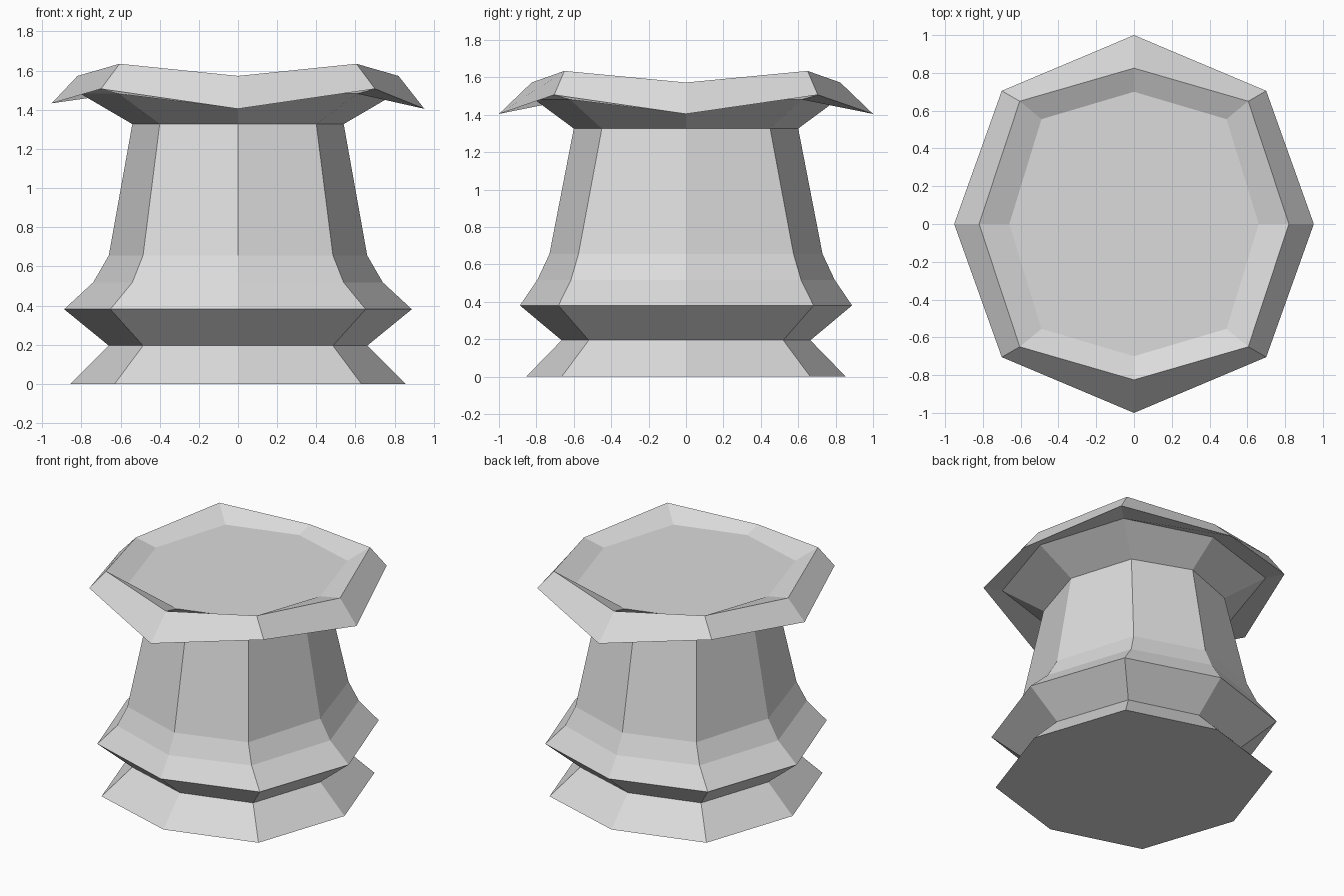
import bpy
import bmesh

cube = bpy.data.objects.get("Cube")
if cube:
    bpy.data.objects.remove(cube, do_unlink=True)

GREY = (0.71, 0.71, 0.71, 1.0)
stone = bpy.data.materials.new("light grey")
stone.use_nodes = True
stone.diffuse_color = GREY
stone.node_tree.nodes["Principled BSDF"].inputs["Base Color"].default_value = GREY

# Directions of the eight corners, anticlockwise from +x
CORNERS = [(1, 0), (1, 1), (0, 1), (-1, 1), (-1, 0), (-1, -1), (0, -1), (1, -1)]


def add_ring(bm, side_x, side_y, diag_x, diag_y, z, diag_z=None, lift=0.0):
    """Eight-sided ring; the diagonal corners may sit at their own height,
    and the -x corner can be lifted a little."""
    ring = []
    for cx, cy in CORNERS:
        if cx and cy:
            co = (cx * diag_x, cy * diag_y, z if diag_z is None else diag_z)
        else:
            co = (cx * side_x, cy * side_y, z + (lift if cx < 0 else 0))
        ring.append(bm.verts.new(co))
    return ring


def build_part(name, rings, cap_bottom=False, cap_top=False):
    bm = bmesh.new()
    loops = [add_ring(bm, *ring) for ring in rings]
    for low, high in zip(loops, loops[1:]):
        for i in range(8):
            j = (i + 1) % 8
            bm.faces.new((low[i], low[j], high[j], high[i]))
    if cap_bottom:
        bm.faces.new(loops[0][::-1])
    if cap_top:
        bm.faces.new(loops[-1])
    mesh = bpy.data.meshes.new(name)
    bm.to_mesh(mesh)
    bm.free()
    mesh.materials.append(stone)
    obj = bpy.data.objects.new(name, mesh)
    bpy.context.collection.objects.link(obj)
    return obj


# Rings shared by neighbouring parts
waist = (0.66, 0.665, 0.485, 0.52, 0.195)
neck = (0.54, 0.60, 0.40, 0.45, 1.327)

# Splayed foot
build_part("foot", [(0.855, 0.855, 0.63, 0.665, 0.0), waist], cap_bottom=True)

# Body with a flared skirt
build_part("body", [
    waist,
    (0.888, 0.888, 0.652, 0.682, 0.381),
    (0.74, 0.795, 0.54, 0.615, 0.518),
    (0.66, 0.73, 0.485, 0.575, 0.656),
    neck,
])

# Flared collar, drooping rim and shallow dish on top
build_part("rim", [
    neck,
    (0.805, 0.81, 0.61, 0.62, 1.482),
    (0.952, 1.0, 0.70, 0.705, 1.405, 1.507, 0.028),
    (0.82, 0.825, 0.605, 0.65, 1.573, 1.635),
    (0.66, 0.70, 0.49, 0.555, 1.543),
], cap_top=True)
